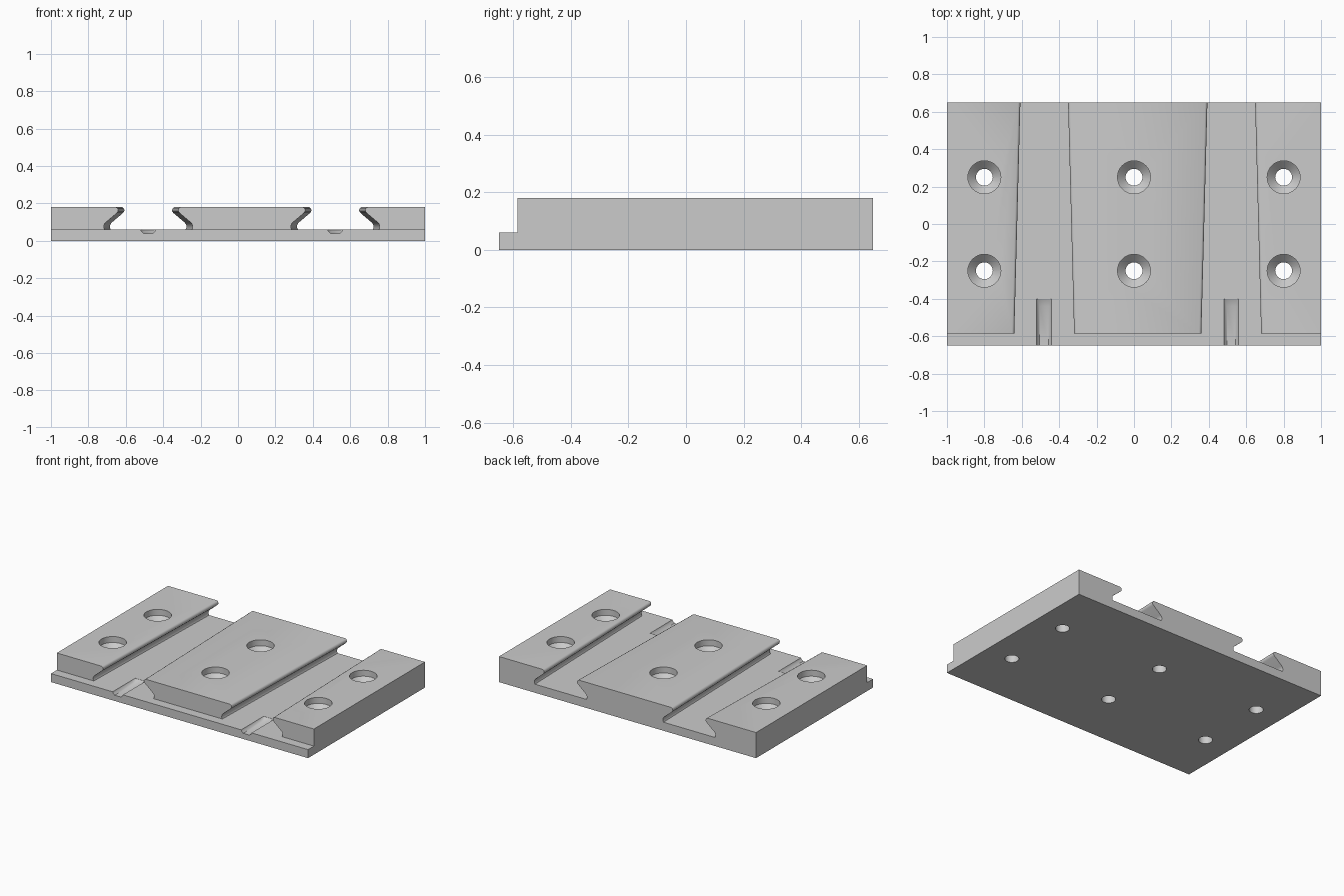
import bpy
import bmesh
import math

if "Cube" in bpy.data.objects:
    bpy.data.objects.remove(bpy.data.objects["Cube"])

HALF_X, HALF_Y, HEIGHT, FLOOR = 1.0, 0.65, 0.18, 0.06
LEDGE_Y = -0.585
SLOT_CENTRES = (-0.48, 0.52)

grey = bpy.data.materials.new("plain grey")
grey.use_nodes = True
colour = (0.6, 0.6, 0.6, 1)
grey.diffuse_color = colour
grey.node_tree.nodes["Principled BSDF"].inputs["Base Color"].default_value = colour


def loft(bm, rings):
    """Skin a row of equal point rings and cap both ends."""
    loops = [[bm.verts.new(p) for p in ring] for ring in rings]
    n = len(loops[0])
    for a, b in zip(loops, loops[1:]):
        for i in range(n):
            j = (i + 1) % n
            bm.faces.new((a[i], a[j], b[j], b[i]))
    bm.faces.new(loops[0][::-1])
    bm.faces.new(loops[-1])


def finish(name, bm):
    bmesh.ops.recalc_face_normals(bm, faces=bm.faces)
    mesh = bpy.data.meshes.new(name)
    bm.to_mesh(mesh)
    bm.free()
    mesh.materials.append(grey)
    ob = bpy.data.objects.new(name, mesh)
    bpy.context.collection.objects.link(ob)
    return ob


def mirrored(half, cx, y):
    """Ring in the xz plane from one half profile of (offset, height)."""
    right = [(cx + w, y, z) for w, z in half]
    left = [(cx - w, y, z) for w, z in reversed(half)]
    return right + left


# Plate with a low ledge along the front
side = [(-HALF_Y, 0), (HALF_Y, 0), (HALF_Y, HEIGHT),
        (LEDGE_Y, HEIGHT), (LEDGE_Y, FLOOR), (-HALF_Y, FLOOR)]
bm = bmesh.new()
loft(bm, [[(x, y, z) for y, z in side] for x in (-HALF_X, HALF_X)])
plate = finish("mounting_plate", bm)

# Tapered undercut slots with rounded lips
lip = [(0.012, 0.22), (0.012, HEIGHT), (0.004, 0.175), (0, 0.166), (0.001, 0.157),
       (0.007, 0.149), (0.065, 0.1), (0.074, 0.09), (0.077, 0.08), (0.077, 0.07),
       (0.072, FLOOR)]
slots = bmesh.new()
for cx in SLOT_CENTRES:
    rings = []
    for y in (-0.7, 0.7):
        width = 0.16 - 0.0263 * (y - LEDGE_Y)
        rings.append(mirrored([(width + w, z) for w, z in lip], cx, y))
    loft(slots, rings)

# Shallow entry grooves in the slot floors
grooves = bmesh.new()
for cx in SLOT_CENTRES:
    rings = []
    for y, depth in ((-0.7, 0.02), (-0.44, 0.02), (-0.4, 0.001)):
        half = [(0.04, 0.08), (0.04, FLOOR), (0.036, FLOOR - depth * 0.5),
                (0.024, FLOOR - depth)]
        rings.append(mirrored(half, cx, y))
    loft(grooves, rings)

# Countersunk screw holes
holes = bmesh.new()
steps = 32
profile = [(0.045, -0.05), (0.045, 0.095), (0.088, 0.138), (0.088, 0.22)]
for cx in (-0.8, 0, 0.8):
    for cy in (-0.25, 0.25):
        loft(holes, [[(cx + r * math.cos(math.tau * i / steps),
                       cy + r * math.sin(math.tau * i / steps), z)
                      for i in range(steps)] for r, z in profile])

# Cut everything out of the plate
bpy.context.view_layer.objects.active = plate
for name, bm in (("slot_cutter", slots), ("groove_cutter", grooves),
                 ("hole_cutter", holes)):
    cutter = finish(name, bm)
    cutter.hide_render = True
    mod = plate.modifiers.new(name, "BOOLEAN")
    mod.operation = "DIFFERENCE"
    mod.solver = "EXACT"
    mod.object = cutter
    bpy.ops.object.modifier_apply(modifier=mod.name)
    bpy.data.objects.remove(cutter)

# Smooth the round walls, keep the edges crisp
for ob in bpy.context.selected_objects:
    ob.select_set(False)
plate.select_set(True)
bpy.ops.object.shade_smooth_by_angle(angle=math.radians(35))
